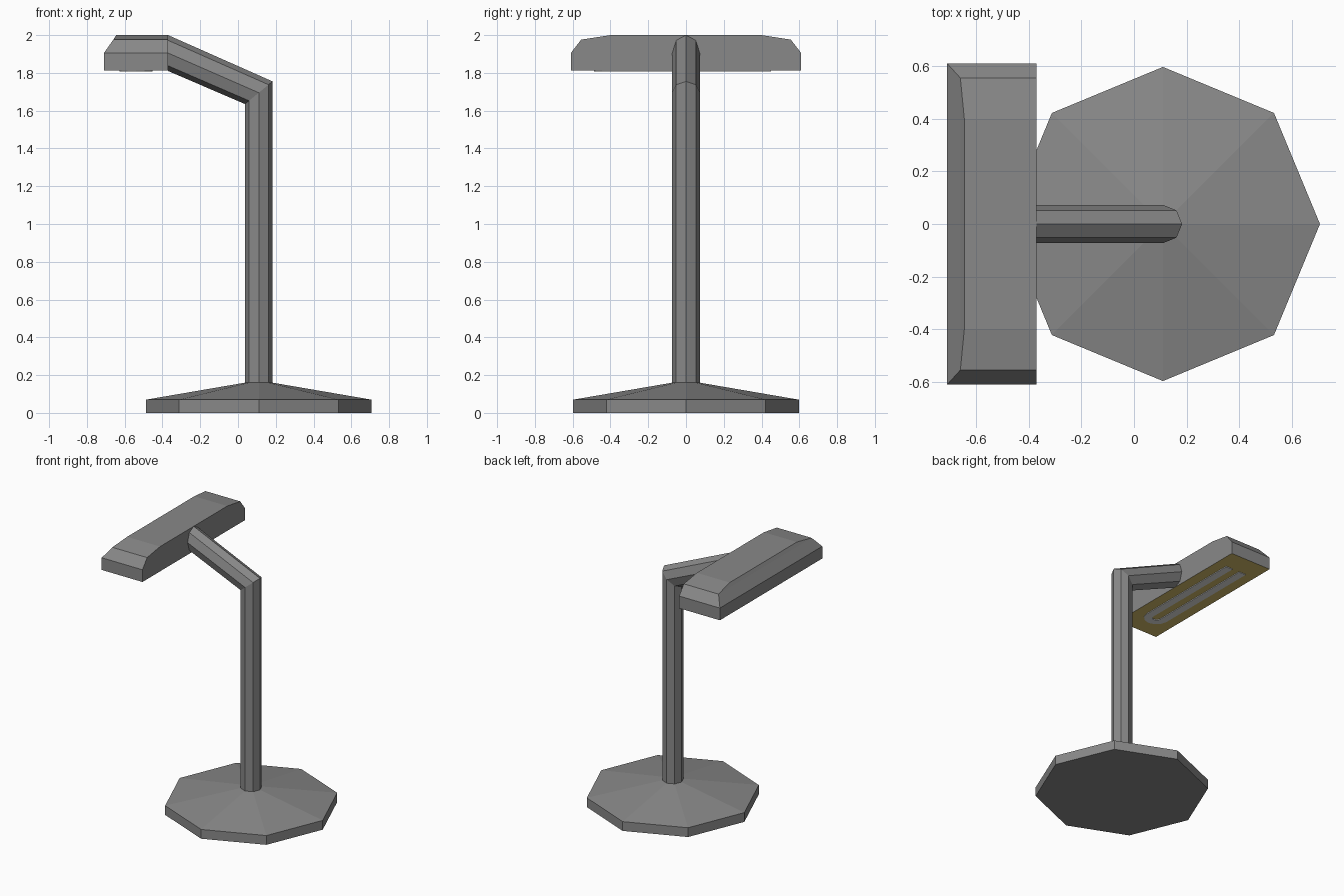
import bpy, math

if "Cube" in bpy.data.objects:
    bpy.data.objects.remove(bpy.data.objects["Cube"])


def material(name, rgb):
    m = bpy.data.materials.new(name)
    m.diffuse_color = (*rgb, 1)
    m.use_nodes = True
    m.node_tree.nodes["Principled BSDF"].inputs["Base Color"].default_value = m.diffuse_color
    return m


GREY = material("grey metal", (0.25, 0.25, 0.25))
YELLOW = material("yellow panel", (0.67, 0.52, 0.15))
WHITE = material("pale tube", (0.76, 0.76, 0.74))


def make(name, verts, faces, mats):
    me = bpy.data.meshes.new(name)
    me.from_pydata(verts, [], faces)
    for m in mats:
        me.materials.append(m)
    ob = bpy.data.objects.new(name, me)
    bpy.context.collection.objects.link(ob)
    return ob


def loft(name, rings, mats):
    """Skin a list of equal rings and cap both ends."""
    n = len(rings[0])
    faces = [(k * n + i, k * n + (i + 1) % n, (k + 1) * n + (i + 1) % n, (k + 1) * n + i)
             for k in range(len(rings) - 1) for i in range(n)]
    faces += [tuple(reversed(range(n))), tuple(range((len(rings) - 1) * n, len(rings) * n))]
    return make(name, [v for r in rings for v in r], faces, mats)


CX, R = 0.11, 0.073
circle = [(math.cos(i * math.pi / 4), math.sin(i * math.pi / 4)) for i in range(8)]


def ring(r, z):
    return [(CX + r * c, r * s, z) for c, s in circle]


# Octagonal foot with a shallow cone on top
loft("base", [ring(0.597, 0), ring(0.597, 0.07), ring(R, 0.16)], [GREY])

# Post, mitred into the sloping arm that ends in an upright oval
mitre = [(CX + R * c, R * s, 1.695 + 0.06 * c) for c, s in circle]
end = [(-0.37, R * s, 1.905 + 0.095 * c) for c, s in circle]
loft("post_and_arm", [ring(R, 0.155), mitre, end], [GREY])

# Lamp head: arched outline, open side at the arm, bevelled on the far side
BOTTOM = 1.813
half = [(0.61, BOTTOM, -0.71), (0.61, 1.905, -0.71), (0.555, 1.976, -0.66), (0.4, 2.0, -0.645)]
arch = half + [(-y, z, x) for y, z, x in reversed(half)]
inner = [(-0.37, y, z) for y, z, x in arch]
outer = [(x, y, z) for y, z, x in arch]
n = len(arch)
faces = [(i, i + 1, n + i + 1, n + i) for i in range(n - 1)]
faces += [tuple(reversed(range(n))),                       # arm side
          (n, n + 1, n + 6, n + 7),                        # far side, upright
          (n + 1, n + 2, n + 5, n + 6),                    # far side, bevel
          (n + 2, n + 3, n + 4, n + 5),
          (0, n, 2 * n - 1, n - 1)]                        # underside
head = make("lamp_head", inner + outer, faces, [GREY, YELLOW])
head.data.polygons[-1].material_index = 1

# Hairpin light tube on the underside, round bend towards -y
XC, Y1, YB = -0.54, 0.45, -0.40


def hairpin(r):
    bend = [(XC + r * math.cos(a * math.pi / 6), YB - r * math.sin(a * math.pi / 6)) for a in range(7)]
    return [(XC + r, Y1)] + bend + [(XC - r, Y1)]


a, b = hairpin(0.088), hairpin(0.03)
sections = [[(*p, BOTTOM + 0.002), (*q, BOTTOM + 0.002), (*q, BOTTOM - 0.005), (*p, BOTTOM - 0.005)]
            for p, q in zip(a, b)]
loft("light_tube", sections, [WHITE])

# Make all normals face outward
import bmesh
for ob in bpy.data.objects:
    bm = bmesh.new()
    bm.from_mesh(ob.data)
    bmesh.ops.recalc_face_normals(bm, faces=bm.faces)
    bm.to_mesh(ob.data)
    bm.free()
